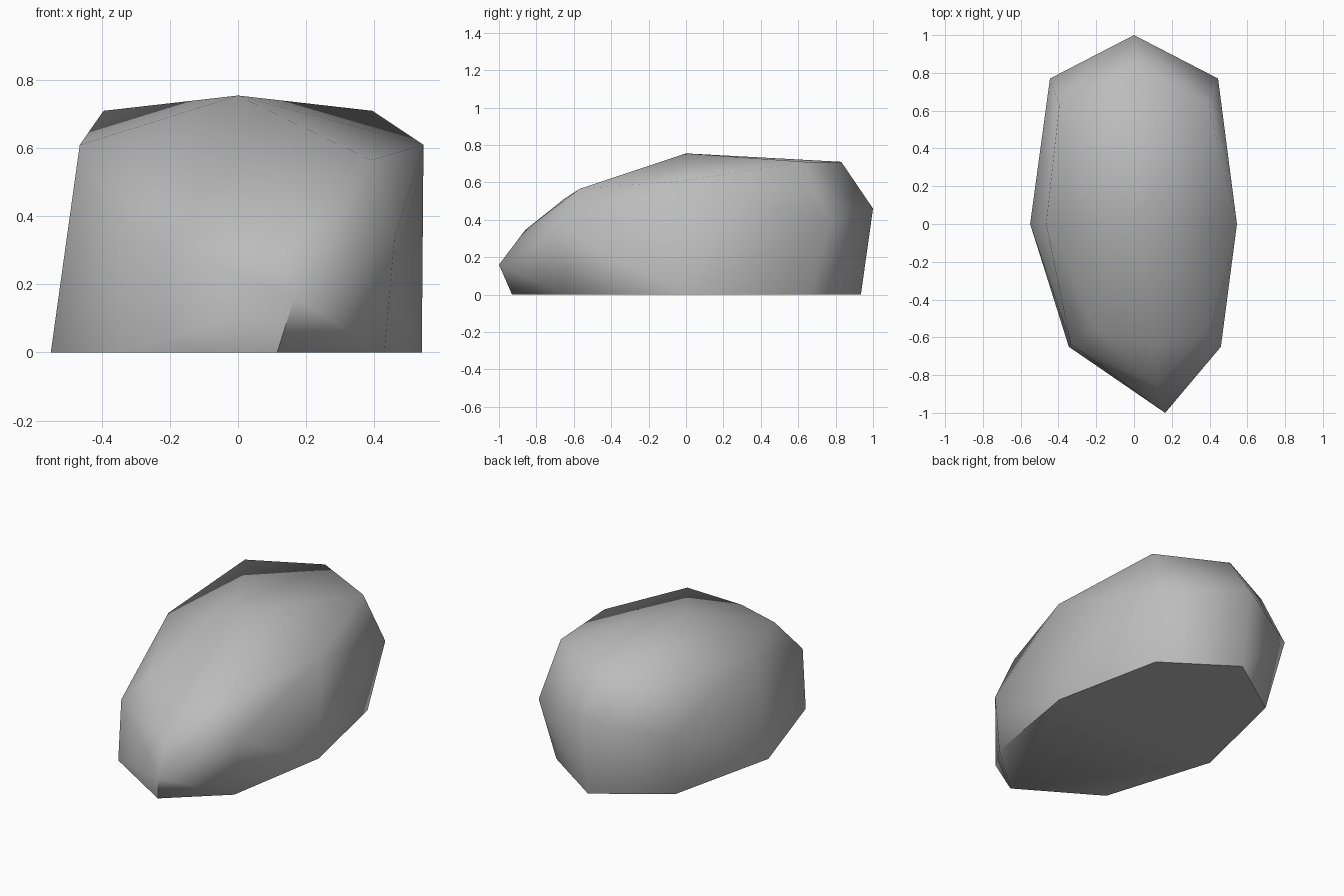
import bpy
import bmesh
import math
from mathutils import Vector

# Remove the default object
default_cube = bpy.data.objects.get("Cube")
if default_cube:
    bpy.data.objects.remove(default_cube, do_unlink=True)


def make_material(name, color):
    material = bpy.data.materials.new(name)
    material.use_nodes = True
    material.diffuse_color = color
    shader = material.node_tree.nodes["Principled BSDF"]
    shader.inputs["Base Color"].default_value = color
    shader.inputs["Roughness"].default_value = 0.9
    return material


def mirrored(x, y, z):
    """A pair of corners on both sides of the middle plane."""
    return [(x, y, z), (-x, y, z)]


# Footprint resting on the ground
footprint = [(0, .935), (.4, .665), (.54, 0), (.43, -.65),
             (.115, -.93), (-.345, -.65), (-.55, 0), (-.395, .665)]
corners = [(x, y, 0) for x, y in footprint]

# Blunt rear end: bulging middle and upper rim
corners += mirrored(.445, .77, .39) + mirrored(.395, .63, .71)
corners += [(0, 1, .46), (0, .83, .71)]

# Crown and shoulders
corners += [(0, 0, .755), (.545, 0, .61), (-.465, 0, .61)]

# Front slope: left shoulder, ridge down to the tip, right shoulder
corners += [(.46, -.65, .335), (.39, -.57, .565)]
corners += [(.085, -.65, .513), (.12, -.86, .345), (.165, -1, .16)]
corners += [(-.2, -.56, .517), (-.335, -.635, .365)]

# Wrap the corners in one closed faceted skin
bm = bmesh.new()
for corner in corners:
    bm.verts.new(Vector(corner))
hull = bmesh.ops.convex_hull(bm, input=bm.verts)
loose = [v for v in bm.verts if not v.link_faces]
bmesh.ops.delete(bm, geom=loose, context="VERTS")
bmesh.ops.recalc_face_normals(bm, faces=bm.faces)

# Merge the underside into a single flat face
underside = [f for f in bm.faces if all(v.co.z < 0.001 for v in f.verts)]
bmesh.ops.dissolve_faces(bm, faces=underside)

mesh = bpy.data.meshes.new("boulder")
bm.to_mesh(mesh)
bm.free()
boulder = bpy.data.objects.new("boulder", mesh)
bpy.context.collection.objects.link(boulder)
mesh.materials.append(make_material("stone_grey", (0.5, 0.5, 0.5, 1)))

# Soft shading with a crisp ground edge
bpy.ops.object.select_all(action="DESELECT")
boulder.select_set(True)
bpy.context.view_layer.objects.active = boulder
bpy.ops.object.shade_smooth_by_angle(angle=math.radians(65))
